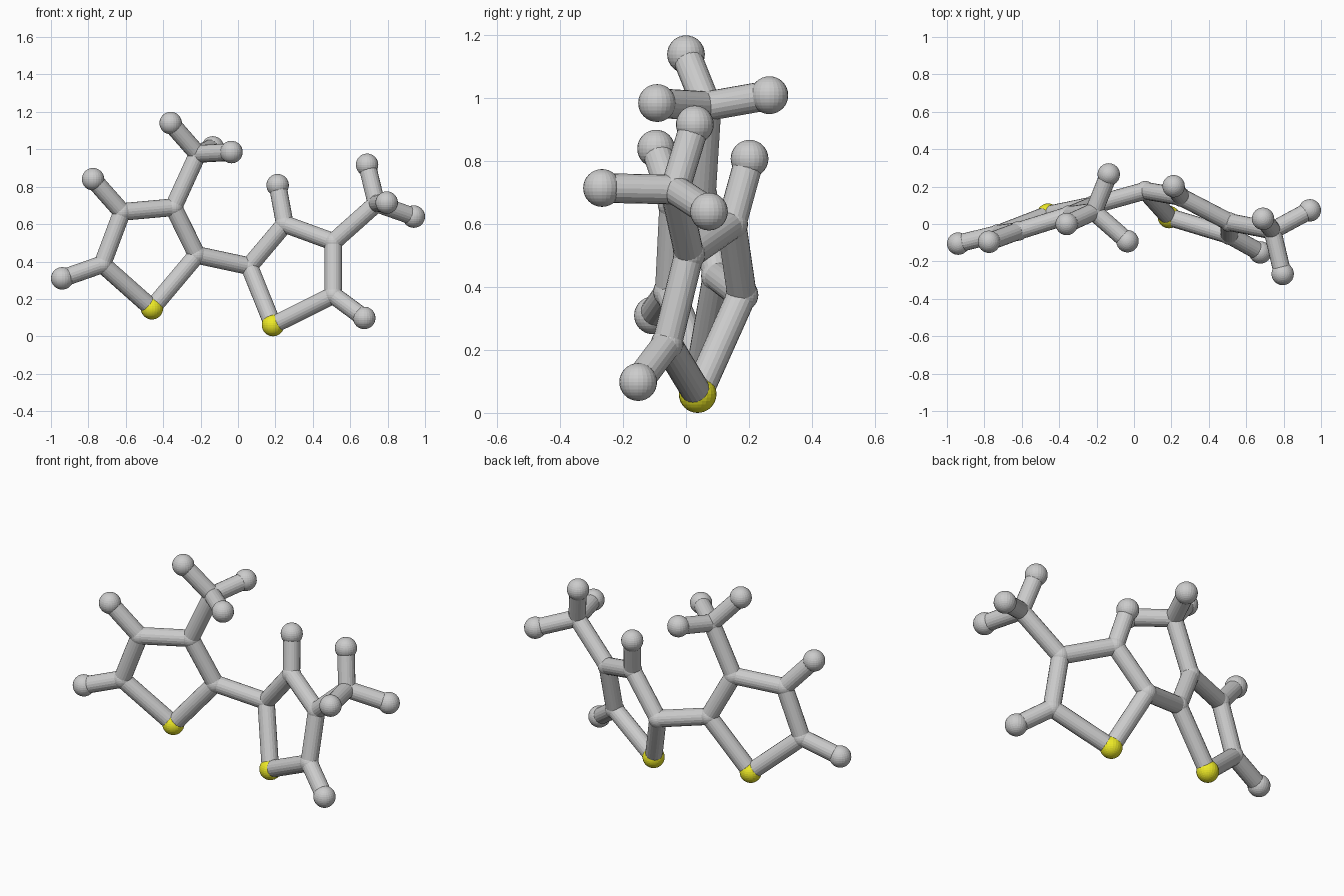
import bpy, bmesh
from mathutils import Vector

if "Cube" in bpy.data.objects:
    bpy.data.objects.remove(bpy.data.objects["Cube"])

BALL, JOINT, ROD = 0.06, 0.052, 0.047

yellow = bpy.data.materials.new("yellow")
yellow.diffuse_color = (0.85, 0.82, 0.02, 1)
yellow.use_nodes = True
yellow.node_tree.nodes["Principled BSDF"].inputs["Base Color"].default_value = yellow.diffuse_color

# Joint positions: two five-sided rings, each with one three-pronged branch
joints = {
    "left_a": (-0.22, 0.10, 0.435), "left_b": (-0.345, 0.048, 0.69),
    "left_c": (-0.62, -0.038, 0.665), "left_d": (-0.725, -0.052, 0.385),
    "left_branch": (-0.215, 0.066, 0.975),
    "right_a": (0.06, 0.178, 0.375), "right_b": (0.25, 0.145, 0.60),
    "right_c": (0.51, 0.01, 0.505), "right_d": (0.51, -0.06, 0.22),
    "right_branch": (0.74, -0.035, 0.71),
}
sulphur = {"left_s": (-0.46, 0.05, 0.15), "right_s": (0.187, 0.037, 0.06)}
# Outer balls: parent joint and position
tips = [
    ("left_c", (-0.775, -0.095, 0.84)), ("left_d", (-0.94, -0.105, 0.31)),
    ("left_branch", (-0.36, 0.0, 1.14)), ("left_branch", (-0.035, -0.092, 0.985)),
    ("left_branch", (-0.135, 0.265, 1.01)),
    ("right_b", (0.212, 0.202, 0.808)), ("right_d", (0.675, -0.152, 0.098)),
    ("right_branch", (0.69, 0.028, 0.917)), ("right_branch", (0.795, -0.267, 0.715)),
    ("right_branch", (0.94, 0.073, 0.64)),
]
pos = {k: Vector(v) for k, v in {**joints, **sulphur}.items()}


def finish(bm, name, loc, mat=None):
    mesh = bpy.data.meshes.new(name)
    bm.to_mesh(mesh)
    bm.free()
    obj = bpy.data.objects.new(name, mesh)
    obj.location = loc
    if mat:
        mesh.materials.append(mat)
    bpy.context.collection.objects.link(obj)
    return obj


def ball(name, loc, radius, mat=None):
    bm = bmesh.new()
    bmesh.ops.create_uvsphere(bm, u_segments=24, v_segments=16, radius=radius)
    return finish(bm, name, loc, mat)


def rod(name, a, b):
    bm = bmesh.new()
    d = b - a
    bmesh.ops.create_cone(bm, cap_ends=True, segments=20, radius1=ROD,
                          radius2=ROD, depth=d.length)
    obj = finish(bm, name, (a + b) / 2)
    obj.rotation_euler = d.to_track_quat('Z', 'Y').to_euler()
    return obj


# Balls
for key in joints:
    ball(key + "_joint", pos[key], JOINT)
for key in sulphur:
    ball(key + "_ball", pos[key], BALL, yellow)

# Ring rods and branch stems
for side, stem in (("left", "b"), ("right", "c")):
    ring = [f"{side}_{c}" for c in "abcds"]
    for i, key in enumerate(ring):
        rod(side + "_ring_rod", pos[key], pos[ring[(i + 1) % 5]])
    rod(side + "_branch_stem", pos[f"{side}_{stem}"], pos[side + "_branch"])

# Link between the rings
rod("ring_link", pos["left_a"], pos["right_a"])

# Outer balls with their rods
for parent, loc in tips:
    ball("tip_ball", loc, BALL)
    rod("tip_rod", pos[parent], Vector(loc))
